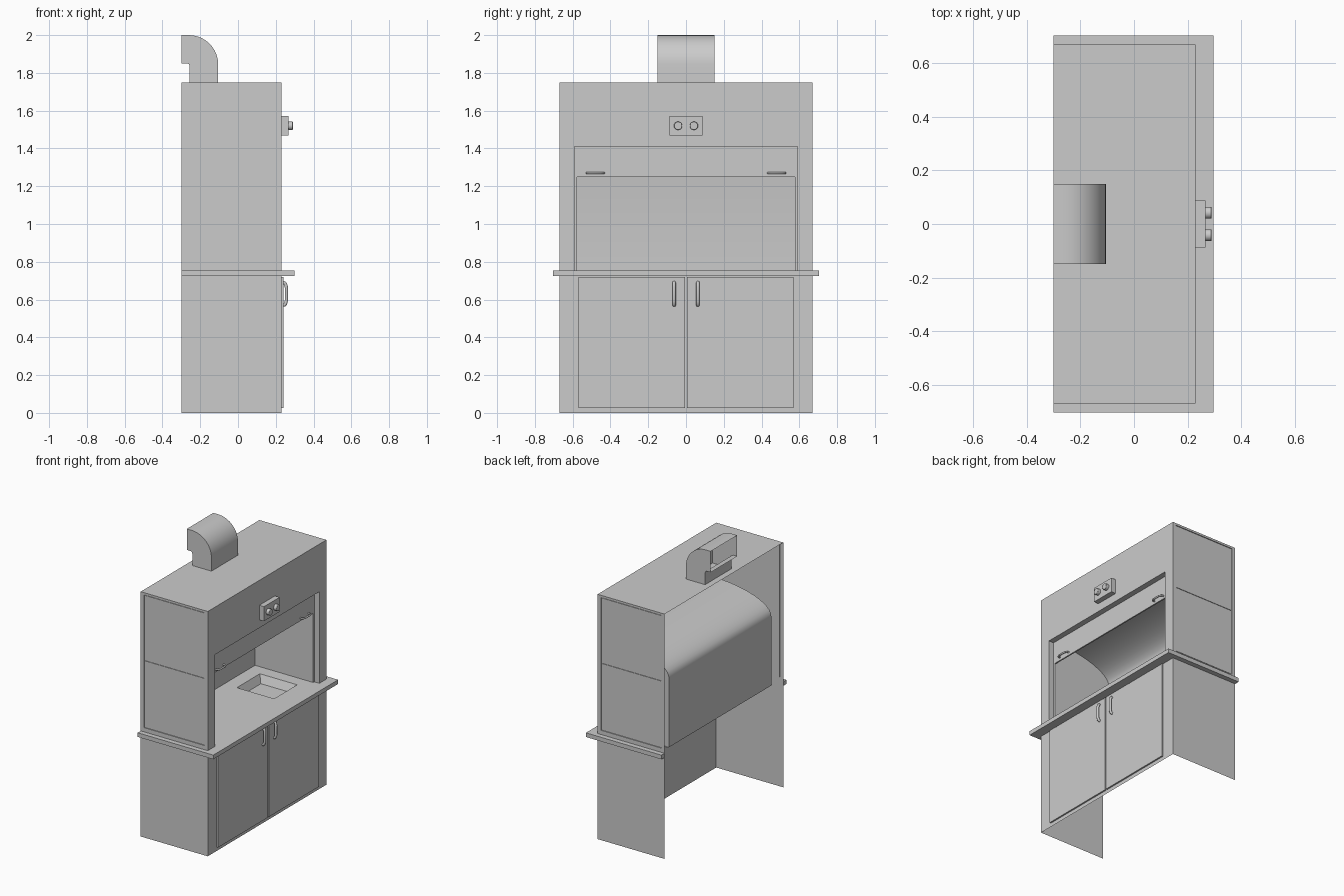
import bpy, bmesh
from math import sin, cos, pi

if "Cube" in bpy.data.objects:
    bpy.data.objects.remove(bpy.data.objects["Cube"])


def mesh(name, polys, smooth=False):
    """Build an object from a list of polygons and weld shared corners."""
    bm = bmesh.new()
    for p in polys:
        bm.faces.new([bm.verts.new(v) for v in p])
    bmesh.ops.remove_doubles(bm, verts=bm.verts, dist=0.0005)
    bmesh.ops.recalc_face_normals(bm, faces=bm.faces)
    me = bpy.data.meshes.new(name)
    bm.to_mesh(me)
    bm.free()
    ob = bpy.data.objects.new(name, me)
    bpy.context.collection.objects.link(ob)
    if smooth:
        bpy.ops.object.select_all(action='DESELECT')
        ob.select_set(True)
        bpy.context.view_layer.objects.active = ob
        bpy.ops.object.shade_smooth_by_angle(angle=0.6)
    return ob


def rect(a0, a1, b0, b1):
    return [(a0, b0), (a1, b0), (a1, b1), (a0, b1)]


def bridge(ra, rb, fa, fb):
    """Four quads joining rectangle ra to rectangle rb."""
    return [[fa(*ra[i]), fa(*ra[(i + 1) % 4]), fb(*rb[(i + 1) % 4]), fb(*rb[i])]
            for i in range(4)]


def on_x(x):
    return lambda y, z: (x, y, z)


def on_y(y):
    return lambda x, z: (x, y, z)


def on_z(z):
    return lambda x, y: (x, y, z)


def box(name, x0, x1, y0, y1, z0, z1):
    r = rect(x0, x1, y0, y1)
    lo, hi = on_z(z0), on_z(z1)
    return mesh(name, [[lo(*p) for p in r], [hi(*p) for p in r]] + bridge(r, r, lo, hi))


def tube(name, pts, radius):
    cu = bpy.data.curves.new(name, 'CURVE')
    cu.dimensions = '3D'
    cu.bevel_depth = radius
    cu.bevel_resolution = 3
    cu.use_fill_caps = True
    sp = cu.splines.new('POLY')
    sp.points.add(len(pts) - 1)
    for p, co in zip(sp.points, pts):
        p.co = (*co, 1)
        p.radius = 1
    sp.use_smooth = True
    ob = bpy.data.objects.new(name, cu)
    bpy.context.collection.objects.link(ob)


def sweep(prof, y):
    """Extrude an open xz profile between -y and y."""
    return [[(a[0], -y, a[1]), (b[0], -y, b[1]), (b[0], y, b[1]), (a[0], y, a[1])]
            for a, b in zip(prof, prof[1:])]


X0, X1, W, H, TOP = -0.30, 0.23, 0.67, 1.75, 0.755

# roof and front panel with the stepped work opening
mesh("roof", [[on_z(H)(*p) for p in rect(X0, X1, -W, W)]])
opening = rect(-0.59, 0.59, TOP, 1.41)
inner = rect(-0.578, 0.578, TOP, 1.41)
front = on_x(X1)
mesh("front_panel",
     bridge(rect(-W, W, 0, H), opening, front, front)
     + bridge(opening, opening, front, on_x(0.19))
     + bridge(opening, inner, on_x(0.19), on_x(0.19))[1::2])

# side walls, each with two shallow access panels
for s, side in ((-1, "left"), (1, "right")):
    f, g = on_y(s * W), on_y(s * (W - 0.006))
    big = rect(-0.275, 0.203, 0.785, 1.735)
    polys = bridge(rect(X0, X1, 0, H), big, f, f) + bridge(big, big, f, g)
    polys.append([g(*p) for p in big])
    mesh(side + "_wall", polys)
    for z0, z1, tag in ((0.789, 1.263, "lower"), (1.269, 1.731, "upper")):
        y0, y1 = sorted((s * (W - 0.006), s * (W - 0.002)))
        box(f"{side}_{tag}_access_panel", -0.269, 0.197, y0, y1, z0, z1)

# inner chamber with the curved ceiling
arc = [(0.19 - 0.46 * sin(t * pi / 24), 1.25 + 0.16 * cos(t * pi / 24)) for t in range(13)]
mesh("chamber_back_and_ceiling", sweep(arc + [(-0.27, TOP)], 0.578), True)
for s, side in ((-1, "left"), (1, "right")):
    outline = arc + [(-0.27, TOP), (0.19, TOP)]
    mesh("chamber_wall_" + side, [[on_y(s * 0.578)(*p) for p in outline]])

# worktop floor with tapered sink
top = on_z(TOP)
rim, basin = rect(-0.17, 0.125, 0.23, 0.49), rect(-0.145, 0.10, 0.255, 0.465)
low = on_z(0.70)
mesh("worktop_with_sink",
     bridge(rect(-0.27, X1, -0.59, 0.59), rim, top, top)
     + bridge(rim, basin, top, low) + [[low(*p) for p in basin]])

# worktop edge on three sides
box("worktop_front_edge", X1, 0.298, -0.705, 0.705, 0.725, TOP)
for s, side in ((-1, "left"), (1, "right")):
    y0, y1 = sorted((s * W, s * 0.705))
    box("worktop_edge_" + side, X0, X1, y0, y1, 0.725, TOP)

# sliding sash
box("sash", 0.18, 0.19, -0.578, 0.578, 1.25, 1.41)

# doors, door handles, sash handles, knobs
box("control_box", X1, 0.267, -0.088, 0.088, 1.468, 1.572)
for s, side in ((-1, "left"), (1, "right")):
    y0, y1 = sorted((s * 0.005, s * 0.57))
    box("door_" + side, X1 - 0.005, 0.241, y0, y1, 0.027, 0.72)
    bow = [(0.0, -1.0), (0.45, -0.98), (0.75, -0.88), (1, -0.6), (1, 0.6),
           (0.75, 0.88), (0.45, 0.98), (0.0, 1.0)]
    tube("door_handle_" + side,
         [(0.237 + 0.019 * u, s * 0.063, 0.63 + 0.06 * v) for u, v in bow], 0.009)
    tube("sash_handle_" + side,
         [(0.188 + 0.026 * u, s * 0.48 + 0.045 * v, 1.27) for u, v in bow], 0.006)
    bpy.ops.mesh.primitive_cylinder_add(vertices=24, radius=0.022, depth=0.025,
                                        location=(0.2775, s * 0.042, 1.52),
                                        rotation=(0, pi / 2, 0))
    knob = bpy.context.object
    knob.name = "knob_" + side
    bev = knob.modifiers.new("bevel", 'BEVEL')
    bev.width, bev.segments = 0.003, 2
    bpy.ops.object.shade_smooth_by_angle(angle=0.6)

# exhaust elbow, open at the back and bottom
outer = [(X0, 2.0)] + [(-0.26 + 0.155 * sin(t * pi / 20), 1.845 + 0.155 * cos(t * pi / 20))
                       for t in range(11)] + [(-0.105, H)]
inside = [(X0, 1.85), (-0.27, 1.85), (-0.26, 1.846), (-0.256, 1.835), (-0.256, H)]
mesh("exhaust_elbow",
     sweep(outer, 0.15) + sweep(inside, 0.15)
     + [[on_y(y)(*p) for p in outer + inside[::-1]] for y in (-0.15, 0.15)], True)
